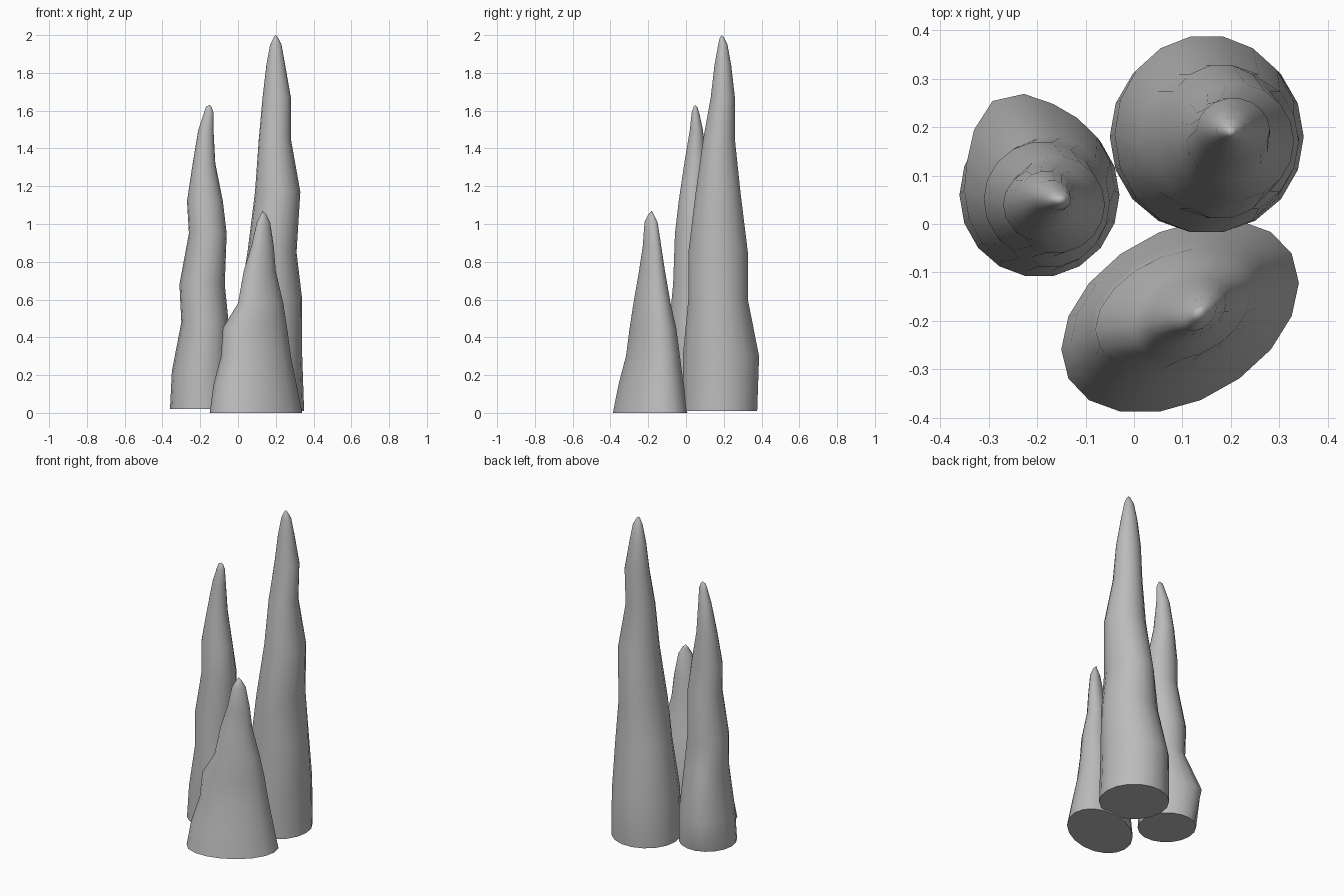
import bpy
import bmesh
from math import cos, sin, pi, exp, atan2, radians

SIDES = 18
UNIT = 0.01  # ring tables are in hundredths

default_cube = bpy.data.objects.get("Cube")
if default_cube:
    bpy.data.objects.remove(default_cube, do_unlink=True)

# Single grey stone material
stone = bpy.data.materials.new("grey stone")
stone.use_nodes = True
stone_colour = (0.5, 0.5, 0.5, 1.0)
stone.diffuse_color = stone_colour
stone.node_tree.nodes["Principled BSDF"].inputs["Base Color"].default_value = stone_colour


def ring_points(row, skew, bulge):
    """Skewed ellipse that fits the row's height, left, right, front and back limits."""
    height, left, right, front, back = [value * UNIT for value in row]
    centre_x, centre_y = (left + right) / 2, (front + back) / 2
    half_x, half_y = (right - left) / 2, (back - front) / 2
    points = []
    for side in range(SIDES):
        angle = 2 * pi * side / SIDES
        x, y = half_x * cos(angle), half_y * sin(angle + skew)
        if bulge and bulge["height"] == row[0]:
            offset = atan2(y, x) - radians(bulge["direction"])
            grow = 1 + bulge["amount"] * exp(-(offset / bulge["spread"]) ** 2)
            x, y = x * grow, y * grow
        points.append((centre_x + x, centre_y + y, height))
    return points


def make_spire(name, rows, tip, skew=0.0, bulge=None):
    """Loft the rings upward, close the base flat and close the top on the tip."""
    bm = bmesh.new()
    rings = [[bm.verts.new(point) for point in ring_points(row, skew, bulge)]
             for row in rows]
    bm.faces.new(list(reversed(rings[0])))
    for lower, upper in zip(rings, rings[1:]):
        for i in range(SIDES):
            j = (i + 1) % SIDES
            bm.faces.new((lower[i], lower[j], upper[j], upper[i]))
    top = bm.verts.new([value * UNIT for value in tip])
    for i in range(SIDES):
        bm.faces.new((rings[-1][i], rings[-1][(i + 1) % SIDES], top))
    bmesh.ops.recalc_face_normals(bm, faces=bm.faces)

    mesh = bpy.data.meshes.new(name)
    bm.to_mesh(mesh)
    bm.free()
    mesh.materials.append(stone)
    spire = bpy.data.objects.new(name, mesh)
    bpy.context.collection.objects.link(spire)

    # Smooth sides with a crisp rim around the base
    bpy.ops.object.select_all(action="DESELECT")
    spire.select_set(True)
    bpy.context.view_layer.objects.active = spire
    bpy.ops.object.shade_smooth_by_angle(angle=radians(60))
    return spire


# Ring rows: height, left, right, front, back
make_spire("tall_spire", [
    (1, -5, 35, -2, 38),
    (30, -4, 34, -2, 39),
    (60, 1, 34, 1, 33),
    (85, 5, 31, 1, 33),
    (117, 9, 33, 5, 29),
    (145, 11, 28, 9, 26),
    (167, 13, 28, 13, 26),
    (184, 15, 25, 15, 24),
    (195, 17, 23, 17, 22),
    (199, 19, 21, 18, 20),
], tip=(20, 19, 200))

make_spire("middle_spire", [
    (2, -36, -3, -11, 23),
    (22, -35, -4, -10, 24),
    (48, -30, -5, -9, 18),
    (68, -31, -7, -7, 17),
    (95, -26, -6, -6, 14),
    (112, -27, -8, -4, 12),
    (132, -24, -12, -1, 11),
    (150, -21, -13, 2, 9),
    (159, -18, -13, 3, 7),
    (162, -17, -14, 4, 6),
], tip=(-15, 5, 163),
    bulge={"height": 22, "direction": 115, "amount": 0.25, "spread": 0.5})

make_spire("short_spire", [
    (0, -15, 34, -39, 1),
    (15, -13, 31, -36, -1),
    (30, -9, 28, -32, -3),
    (45, -8, 26, -30, -5),
    (58, 0, 24, -28, -8),
    (75, 3, 20, -25, -11),
    (88, 7, 19, -23, -13),
    (101, 10, 17, -22, -15),
    (105, 12, 15, -20, -17),
], tip=(13, -18, 107), skew=0.35)
